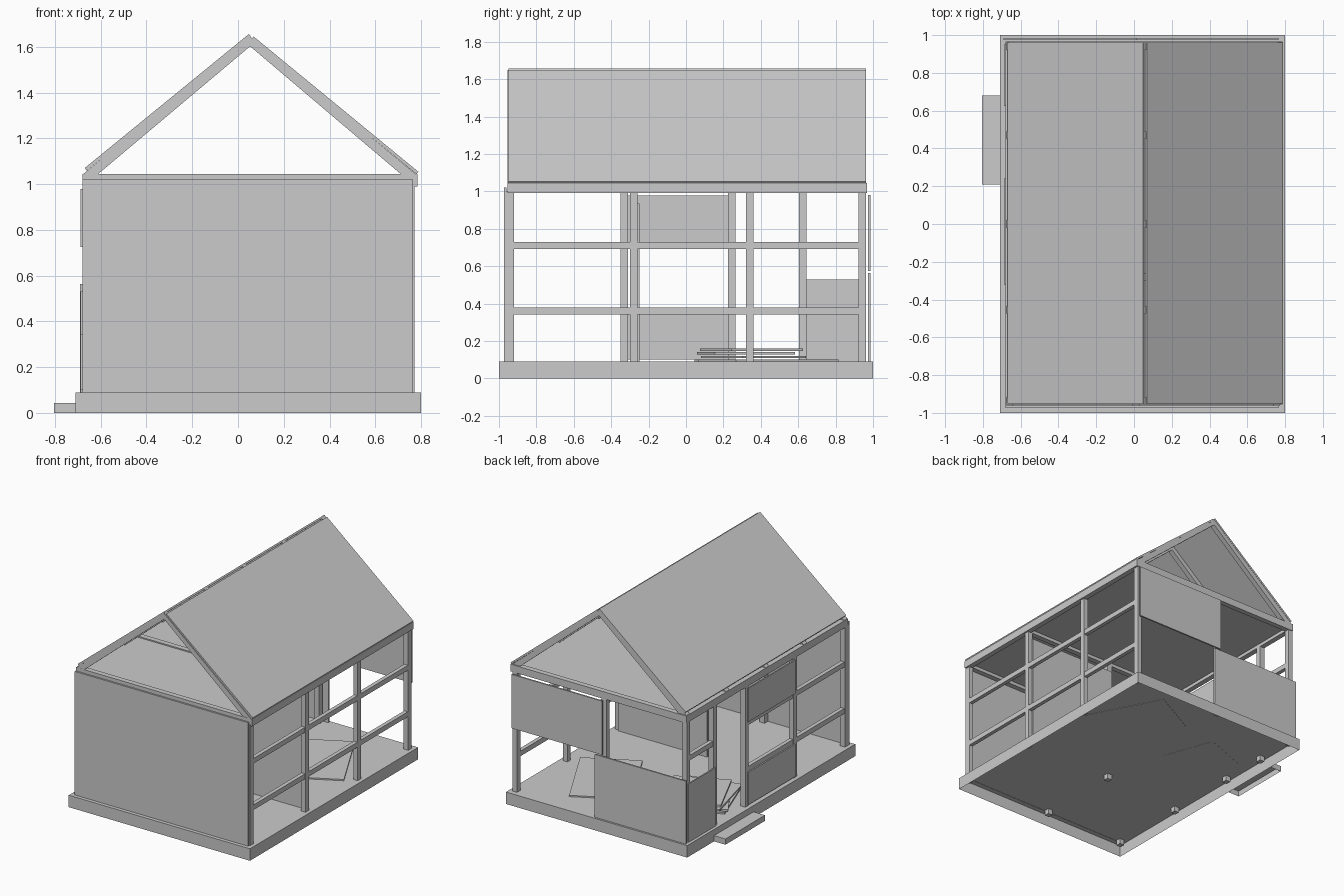
import bpy, bmesh, math
from mathutils import Matrix, Vector

if "Cube" in bpy.data.objects:
    bpy.data.objects.remove(bpy.data.objects["Cube"])


def box(name, x, y, z, open_bottom=False, rot=0.0):
    """Box from (min, max) ranges, optionally turned about z or left open below."""
    bm = bmesh.new()
    bmesh.ops.create_cube(bm, size=1)
    if open_bottom:
        bm.normal_update()
        bmesh.ops.delete(bm, geom=[f for f in bm.faces if f.normal.z < -0.5],
                         context='FACES_ONLY')
    size = (x[1] - x[0], y[1] - y[0], z[1] - z[0])
    bmesh.ops.scale(bm, vec=size, verts=bm.verts)
    me = bpy.data.meshes.new(name)
    bm.to_mesh(me)
    bm.free()
    ob = bpy.data.objects.new(name, me)
    ob.location = [sum(r) / 2 for r in (x, y, z)]
    ob.rotation_euler.z = rot
    bpy.context.collection.objects.link(ob)
    return ob


def prism(name, profile, y0, y1):
    """Extrude an xz outline along y."""
    bm = bmesh.new()
    face = bm.faces.new([bm.verts.new((px, y0, pz)) for px, pz in profile])
    ext = bmesh.ops.extrude_face_region(bm, geom=[face])
    bmesh.ops.translate(bm, vec=(0, y1 - y0, 0),
                        verts=[v for v in ext['geom'] if isinstance(v, bmesh.types.BMVert)])
    bmesh.ops.recalc_face_normals(bm, faces=bm.faces)
    me = bpy.data.meshes.new(name)
    bm.to_mesh(me)
    bm.free()
    ob = bpy.data.objects.new(name, me)
    bpy.context.collection.objects.link(ob)
    return ob


def board(name, cx, cy, lx, ly, z0, z1, deg):
    return box(name, (cx - lx / 2, cx + lx / 2), (cy - ly / 2, cy + ly / 2),
               (z0, z1), rot=math.radians(deg))


# Foundation and doorstep, both hollow underneath
box("foundation", (-0.71, 0.80), (-1, 1), (0, 0.09), True)
box("doorstep", (-0.805, -0.71), (0.21, 0.68), (0, 0.043), True)

# Posts
LX, RX = (-0.68, -0.64), (0.735, 0.772)
H = 0.02
for cy in (-0.94, -0.33, 0.245, 0.625, 0.942):
    box("left_post", LX, (cy - H, cy + H), (0.05, 1.0))
for cy in (-0.94, -0.28, 0.342, 0.942):
    box("right_post", RX, (cy - H, cy + H), (0.05, 1.0))
for cy in (-0.94, -0.28, 0.942):
    box("middle_post", (-0.01, 0.03), (cy - H, cy + H), (0.05, 1.0))

# Horizontal rails, interrupted at the doorway on the left
for z in ((0.342, 0.38), (0.692, 0.73)):
    for a, b in ((-0.92, -0.30), (-0.26, 0.322), (0.362, 0.922)):
        box("right_rail", (0.74, 0.77), (a, b), z)
    for a, b in ((-0.92, -0.35), (-0.31, 0.225), (0.645, 0.922)):
        box("left_rail", (-0.675, -0.645), (a, b), z)

# Top plates and ceiling
box("right_top_plate", (0.745, 0.785), (-0.955, 0.967), (0.99, 1.045))
box("left_top_plate", (-0.68, -0.64), (-0.955, 0.967), (0.99, 1.045))
for cy in (-0.935, -0.28, 0.947):
    box("cross_beam", (-0.64, 0.745), (cy - H, cy + H), (0.99, 1.044))
box("ceiling", (-0.65, 0.75), (-0.93, 0.94), (1.015, 1.035))

# Wall panels
box("front_wall", (-0.68, 0.765), (-0.973, -0.96), (0.088, 1.02))
box("back_upper_panel", (0.01, 0.765), (0.974, 0.986), (0.575, 0.98))
box("back_lower_panel", (-0.69, 0.07), (0.974, 0.986), (0.088, 0.563))
box("left_corner_panel", (-0.688, -0.678), (0.625, 0.95), (0.09, 0.53))
box("window_lower_panel", (-0.688, -0.678), (-0.32, 0.24), (0.10, 0.345))
box("window_upper_panel", (-0.688, -0.678), (-0.32, 0.24), (0.725, 0.978))
box("partition", (0.0, 0.74), (-0.259, -0.248), (0.09, 0.935))

# Rafters
for cy in (-0.935, -0.455, 0.0, 0.47, 0.94):
    prism("left_rafter", [(-0.675, 1.045), (-0.61, 1.045), (0.053, 1.602), (0.053, 1.648)],
          cy - H, cy + H)
    prism("right_rafter", [(0.775, 1.045), (0.71, 1.045), (0.053, 1.602), (0.053, 1.645)],
          cy - H, cy + H)

# Roof sheets
prism("left_roof_sheet", [(-0.66, 1.058), (-0.67, 1.07), (0.048, 1.656), (0.056, 1.645)],
      -0.95, 0.962)
prism("right_roof_sheet", [(0.78, 1.043), (0.788, 1.054), (0.068, 1.645), (0.06, 1.634)],
      -0.95, 0.962)

# Loose sheet on the floor and a pile of boards by the door
board("floor_sheet", 0.36, 0.44, 0.62, 0.43, 0.088, 0.1, 118)
pile = [(-0.37, 0.31, 0.40, 0.42, 20), (-0.36, 0.36, 0.42, 0.40, 32),
        (-0.37, 0.32, 0.40, 0.44, 14), (-0.34, 0.35, 0.40, 0.42, 25)]
for i, (cx, cy, lx, ly, deg) in enumerate(pile):
    board("pile_board", cx, cy, lx, ly, 0.089 + i * 0.019, 0.102 + i * 0.019, deg)
